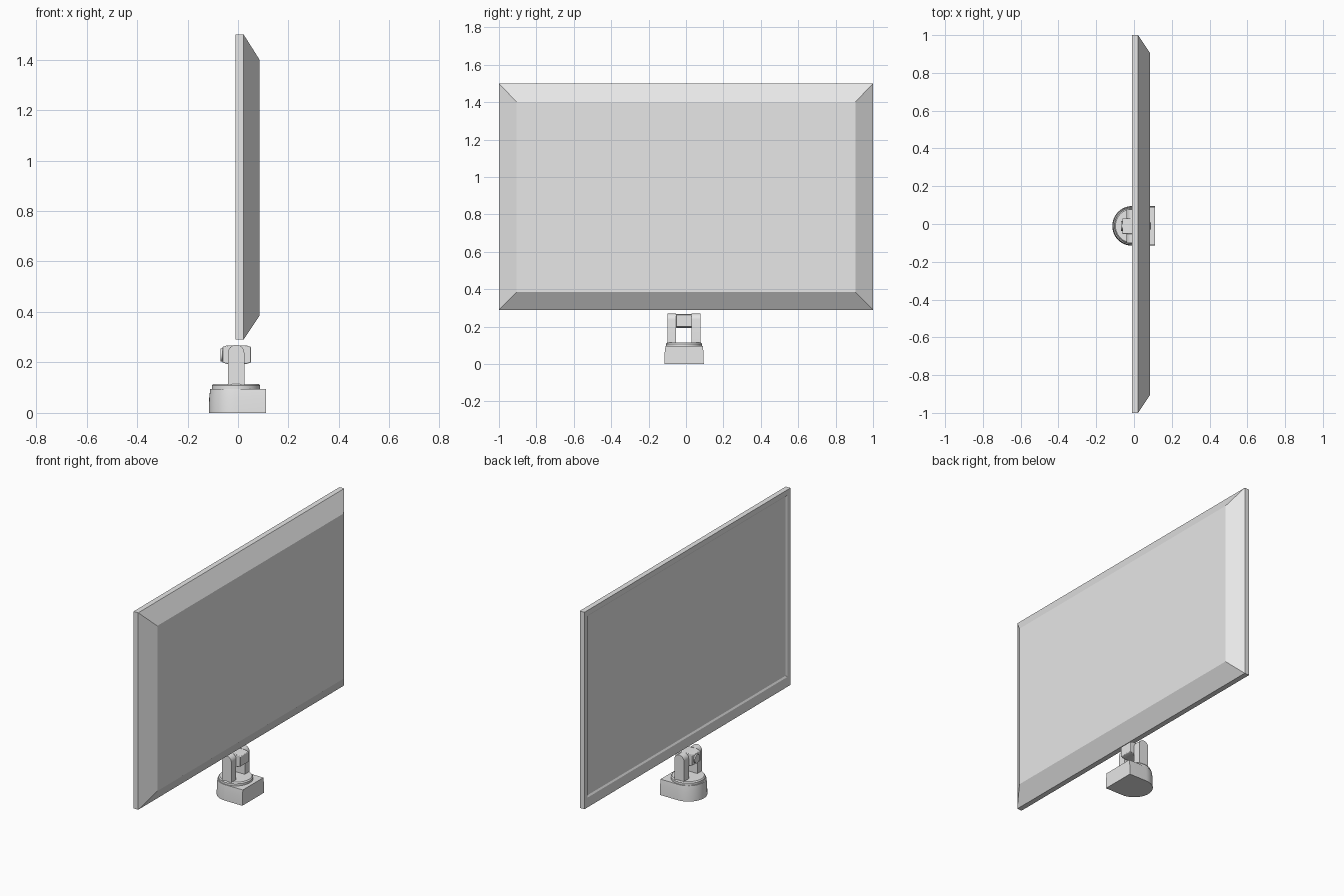
import bpy
import bmesh
from math import sin, cos, pi, radians

cube = bpy.data.objects.get("Cube")
if cube:
    bpy.data.objects.remove(cube, do_unlink=True)

grey = bpy.data.materials.new("light grey")
grey.use_nodes = True
COLOUR = (0.8, 0.8, 0.8, 1)
grey.diffuse_color = COLOUR
grey.node_tree.nodes["Principled BSDF"].inputs["Base Color"].default_value = COLOUR


def loft(name, rings, smooth=False, bevel=0):
    """Bridge matching rings of points and cap both ends."""
    bm = bmesh.new()
    loops = [[bm.verts.new(p) for p in ring] for ring in rings]
    for a, b in zip(loops, loops[1:]):
        for i in range(len(a)):
            j = (i + 1) % len(a)
            bm.faces.new((a[i], a[j], b[j], b[i]))
    bm.faces.new(loops[0][::-1])
    bm.faces.new(loops[-1])
    bmesh.ops.recalc_face_normals(bm, faces=bm.faces[:])
    mesh = bpy.data.meshes.new(name)
    bm.to_mesh(mesh)
    bm.free()
    mesh.materials.append(grey)
    obj = bpy.data.objects.new(name, mesh)
    bpy.context.collection.objects.link(obj)
    if bevel:
        mod = obj.modifiers.new("soft edges", "BEVEL")
        mod.width = bevel
        mod.segments = 2
        mod.limit_method = "ANGLE"
    if smooth:
        bpy.ops.object.select_all(action="DESELECT")
        obj.select_set(True)
        bpy.context.view_layer.objects.active = obj
        bpy.ops.object.shade_smooth_by_angle(angle=radians(30))
    return obj


def arc(cx, cy, r, start, end, steps):
    return [(cx + r * cos(start + (end - start) * i / steps),
             cy + r * sin(start + (end - start) * i / steps)) for i in range(steps + 1)]


def rect(x, side, low, high):
    return [(x, -side, low), (x, side, low), (x, side, high), (x, -side, high)]


def extrude_y(name, profile, y0, y1, **kw):
    return loft(name, [[(x, y, z) for x, z in profile] for y in (y0, y1)], **kw)


# Screen: recessed display, bezel, slab edge and tapered rear shell
loft("screen_panel", [
    rect(-0.004, 0.96, 0.36, 1.46),
    rect(-0.01, 0.97, 0.35, 1.47),
    rect(-0.01, 1.0, 0.29, 1.5),
    rect(0.022, 1.0, 0.29, 1.5),
    rect(0.085, 0.905, 0.385, 1.4),
])

# Base: half round on one side, square on the other, slightly drafted
MID = -0.01


def base_outline(r, z):
    points = arc(-0.01, MID, r, pi / 2, 3 * pi / 2, 24)
    points += [(0.11, MID - r), (0.11, MID + r)]
    return [(x, y, z) for x, y in points]


loft("base", [base_outline(0.105, 0), base_outline(0.104, 0.06),
              base_outline(0.1, 0.095)], smooth=True)

# Swivel disc with a softened rim
loft("swivel_disc", [[(x, y, z) for x, y in arc(-0.008, MID, r, 0, 2 * pi, 40)[:-1]]
                     for r, z in ((0.096, 0.09), (0.096, 0.108), (0.09, 0.115))],
     smooth=True)

# Pair of upright arms with round tops
arm = [(-0.04, 0.11)] + arc(-0.0075, 0.2375, 0.0325, pi, 0, 16) + [(0.025, 0.11)]
for side, y in (("right", -0.1), ("left", 0.03)):
    extrude_y(side + "_arm", arm, y, y + 0.047, smooth=True)

# Hinge block between the arms, with a round knob on the screen side
block = [(-0.062, 0.2), (-0.04, 0.193), (0.03, 0.193), (0.052, 0.2),
         (0.052, 0.262), (0.03, 0.268), (-0.04, 0.268), (-0.062, 0.262)]
extrude_y("hinge_block", block, -0.053, 0.03, smooth=True, bevel=0.003)
loft("hinge_knob", [[(x, y, z) for y, z in arc(MID, 0.23, 0.026, 0, 2 * pi, 24)[:-1]]
                    for x in (-0.07, -0.055)], smooth=True)
